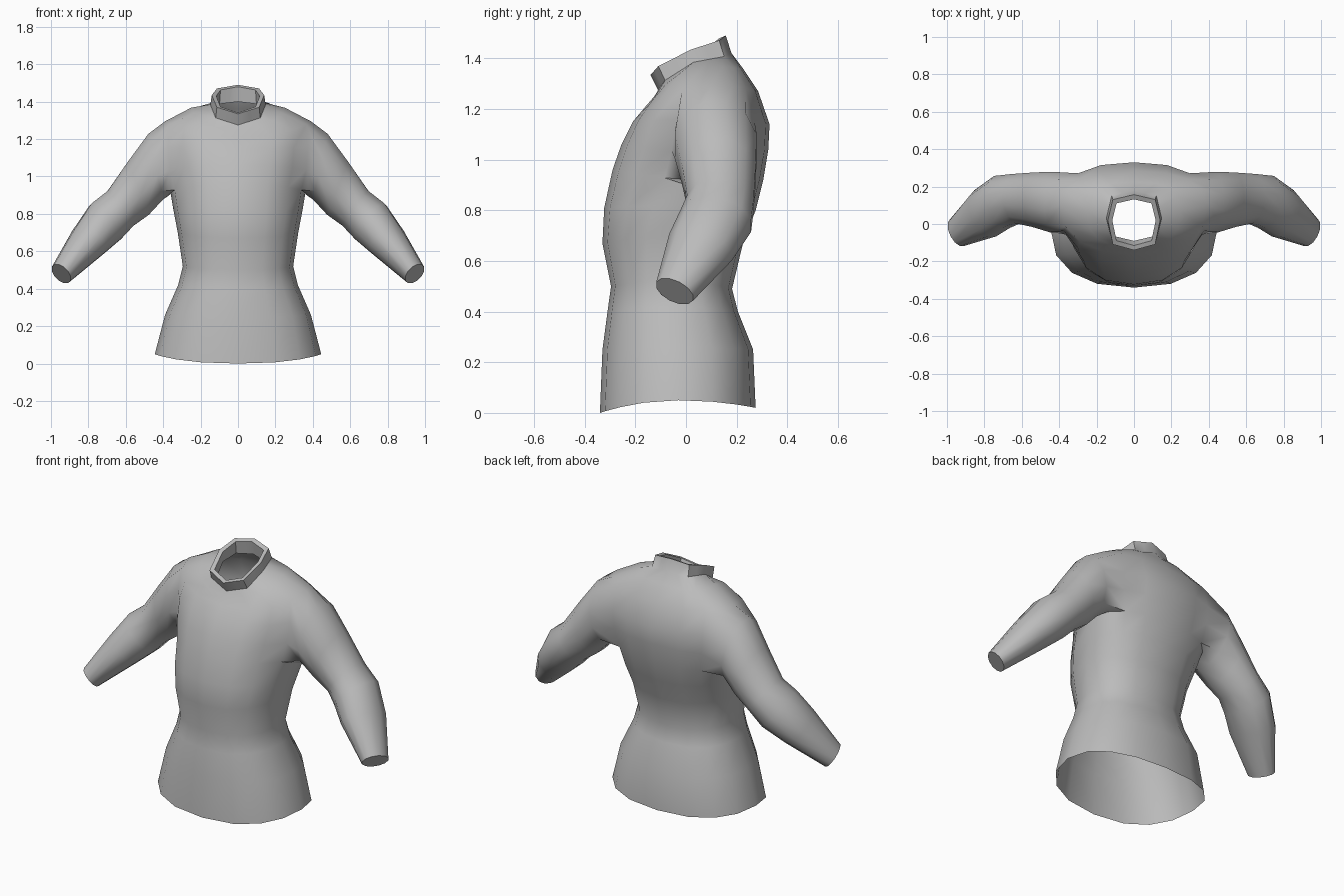
import bpy, bmesh, math

if "Cube" in bpy.data.objects:
    bpy.data.objects.remove(bpy.data.objects["Cube"])

N = 16  # points around the torso; index 0 is the right side, 4 the back, 12 the front

# Torso rings: half width, front y, back y, widest y, front z, side z, back z, squareness
BODY = [
    (.445, -.34, .275, -.03, .00, .05, .02, .85),
    (.39, -.33, .265, -.03, .25, .26, .25, .85),
    (.32, -.31, .205, -.04, .40, .42, .40, .85),
    (.295, -.296, .182, -.04, .50, .52, .49, .85),
    (.322, -.33, .225, -.02, .67, .70, .67, .85),
    (.345, -.323, .275, .03, .81, .82, .80, .85),
    (.362, -.29, .305, .08, .96, .92, .92, .85),    # armpit
    (.39, -.255, .325, .10, 1.06, 1.03, 1.04, .85),
    (.40, -.21, .33, .10, 1.15, 1.16, 1.14, .85),
    (.39, -.16, .285, .10, 1.21, 1.295, 1.27, .85),  # shoulder
    (.25, -.125, .225, .07, 1.25, 1.368, 1.36, .75),
]
# Collar rings: outside up, over the rim, then down inside
COLLAR = [
    (.148, -.11, .18, .03, 1.275, 1.385, 1.42, .62),
    (.14, -.14, .157, .02, 1.335, 1.435, 1.49, .62),
    (.116, -.115, .132, .02, 1.342, 1.43, 1.48, .62),
    (.122, -.09, .145, .03, 1.275, 1.365, 1.40, .62),
]
ARMPIT, SHOULDER = 6, 9

# Sleeve rings: top x, top z, bottom x, bottom z, front y, back y, skew
SLEEVE = [
    (.48, 1.235, .40, .87, -.05, .285, 0),
    (.59, 1.085, .475, .79, -.02, .28, 0),
    (.70, .925, .555, .735, .0, .272, .05),
    (.79, .855, .62, .665, -.025, .262, .15),
    (.88, .72, .71, .59, -.07, .185, .3),
    (.99, .525, .90, .435, -.12, .03, .35),
]


def spow(v, p):
    return math.copysign(abs(v) ** p, v)


def torso_ring(hw, yf, yb, yc, zf, zs, zb, p):
    pts = []
    for k in range(N):
        a = 2 * math.pi * k / N
        c, s = spow(math.cos(a), p), spow(math.sin(a), p)
        if abs(math.cos(a)) < 1e-6:
            c = 0
        y, z = (yb, zb) if s > 0 else (yf, zf)
        pts.append((hw * c, yc + abs(s) * (y - yc), zs + (z - zs) * s * s))
    return pts


def octagon(pts):
    # Straighten every second point so that the collar has eight sides
    return [p if k % 2 == 0 else
            tuple((a + b) / 2 for a, b in zip(pts[k - 1], pts[(k + 1) % N]))
            for k, p in enumerate(pts)]


def sleeve_ring(side, tx, tz, bx, bz, yf, yb, skew):
    pts = []
    for i in range(12):
        a = math.radians(225 + 30 * i)
        u, dy = math.sin(a), math.cos(a) * (yb - yf) / 2
        pts.append((side * ((tx + bx) / 2 + u * (tx - bx) / 2 + skew * dy),
                    (yf + yb) / 2 + dy,
                    (tz + bz) / 2 + u * (tz - bz) / 2 - skew * dy))
    return pts


def bridge(bm, a, b):
    n = len(a)
    for i in range(n):
        bm.faces.new((a[i], a[(i + 1) % n], b[(i + 1) % n], b[i]))


bm = bmesh.new()
rings = [torso_ring(*r) for r in BODY] + [octagon(torso_ring(*r)) for r in COLLAR]
rings = [[bm.verts.new(p) for p in r] for r in rings]

# Torso and collar, leaving a three by three armhole on each side
holes = {-1 % N, 0, 1, 6, 7, 8}
for r in range(len(rings) - 1):
    for k in range(N):
        if ARMPIT <= r < SHOULDER and k in holes:
            continue
        j = (k + 1) % N
        bm.faces.new((rings[r][k], rings[r][j], rings[r + 1][j], rings[r + 1][k]))

# Sleeves grow out of the armholes and are closed at the cuff
for side in (1, -1):
    cols = [-1, 0, 1, 2] if side > 0 else [9, 8, 7, 6]  # front to back
    edge = [(ARMPIT, c) for c in cols]
    edge += [(r, cols[3]) for r in (ARMPIT + 1, ARMPIT + 2)]
    edge += [(SHOULDER, c) for c in reversed(cols)]
    edge += [(r, cols[0]) for r in (ARMPIT + 2, ARMPIT + 1)]
    loop = [rings[r][c % N] for r, c in edge]
    for spec in SLEEVE:
        new = [bm.verts.new(p) for p in sleeve_ring(side, *spec)]
        bridge(bm, loop, new)
        loop = new
    bm.faces.new(loop)

bmesh.ops.recalc_face_normals(bm, faces=bm.faces)
mesh = bpy.data.meshes.new("sweater")
bm.to_mesh(mesh)
bm.free()
sweater = bpy.data.objects.new("sweater", mesh)
bpy.context.collection.objects.link(sweater)

grey = bpy.data.materials.new("grey cloth")
grey.diffuse_color = (.5, .5, .5, 1)
grey.use_nodes = True
grey.node_tree.nodes["Principled BSDF"].inputs["Base Color"].default_value = grey.diffuse_color
mesh.materials.append(grey)

bpy.context.view_layer.objects.active = sweater
sweater.select_set(True)
bpy.ops.object.shade_smooth_by_angle(angle=math.radians(55))
